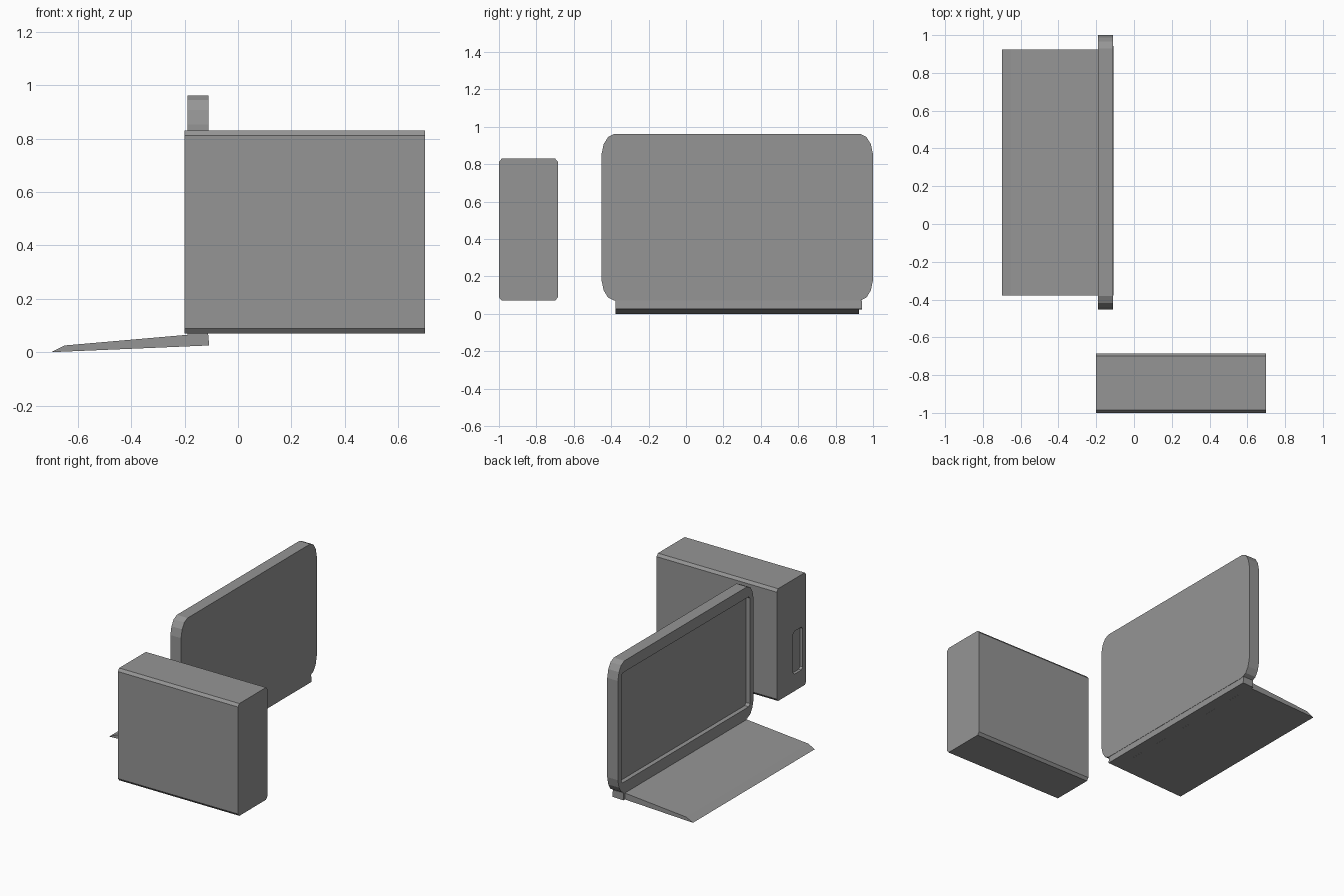
import bpy
import bmesh
from mathutils import Vector

if "Cube" in bpy.data.objects:
    bpy.data.objects.remove(bpy.data.objects["Cube"])

grey = bpy.data.materials.new("plain grey")
grey.use_nodes = True
COLOUR = (0.3, 0.3, 0.3, 1)
grey.diffuse_color = COLOUR
grey.node_tree.nodes["Principled BSDF"].inputs["Base Color"].default_value = COLOUR


def extrude(name, points, direction):
    """Solid made by pushing a closed outline along a vector."""
    bm = bmesh.new()
    face = bm.faces.new([bm.verts.new(p) for p in points])
    result = bmesh.ops.extrude_face_region(bm, geom=[face])
    moved = [v for v in result["geom"] if isinstance(v, bmesh.types.BMVert)]
    bmesh.ops.translate(bm, verts=moved, vec=Vector(direction))
    bmesh.ops.recalc_face_normals(bm, faces=bm.faces)
    mesh = bpy.data.meshes.new(name)
    bm.to_mesh(mesh)
    bm.free()
    mesh.materials.append(grey)
    obj = bpy.data.objects.new(name, mesh)
    bpy.context.collection.objects.link(obj)
    return obj


def cornered_panel(name, x0, x1, y0, y1, z0, z1, corner):
    """Slab facing x whose four corners follow the offsets in corner."""
    loop = [(y0 + a, z0 + b) for a, b in corner]
    loop += [(y1 - a, z0 + b) for a, b in reversed(corner)]
    loop += [(y1 - a, z1 - b) for a, b in corner]
    loop += [(y0 + a, z1 - b) for a, b in reversed(corner)]
    return extrude(name, [(x0, y, z) for y, z in loop], (x1 - x0, 0, 0))


def recess(target, cutter):
    """Carve the cutter out of the target, then discard the cutter."""
    mod = target.modifiers.new("recess", "BOOLEAN")
    mod.operation = "DIFFERENCE"
    mod.solver = "EXACT"
    mod.object = cutter
    cutter.hide_render = True
    bpy.context.view_layer.objects.active = target
    bpy.ops.object.modifier_apply(modifier=mod.name)
    bpy.data.objects.remove(cutter)


# Computer case: chamfered long edges and a drive slot in its end
chamfer = [(0, 0.018), (0.015, 0)]
case = cornered_panel("computer_case", -0.2, 0.7, -1, -0.685, 0.07, 0.83, chamfer)
small = [(0, 0.015), (0.015, 0)]
recess(case, cornered_panel("slot_cutter", -0.25, -0.18, -0.963, -0.86, 0.185, 0.475, small))

# Monitor: rounded corners and a sunken display
rounded = [(0, 0.11), (0.012, 0.055), (0.035, 0.017), (0.07, 0)]
monitor = cornered_panel("monitor", -0.19, -0.11, -0.452, 1, 0.07, 0.962, rounded)
recess(monitor, cornered_panel("display_cutter", -0.25, -0.16, -0.415, 0.963, 0.143, 0.887, small))

# Keyboard: thin wedge sloping away from the monitor
wedge = [(-0.7, 0), (-0.65, 0.025), (-0.19, 0.065), (-0.18, 0.022)]
extrude("keyboard", [(x, -0.378, z) for x, z in wedge], (0, 1.303, 0))

# Hinge block under the monitor
hinge = [(-0.19, 0.022), (-0.19, 0.072), (-0.112, 0.072), (-0.108, 0.025)]
extrude("hinge", [(x, -0.378, z) for x, z in hinge], (0, 1.32, 0))
